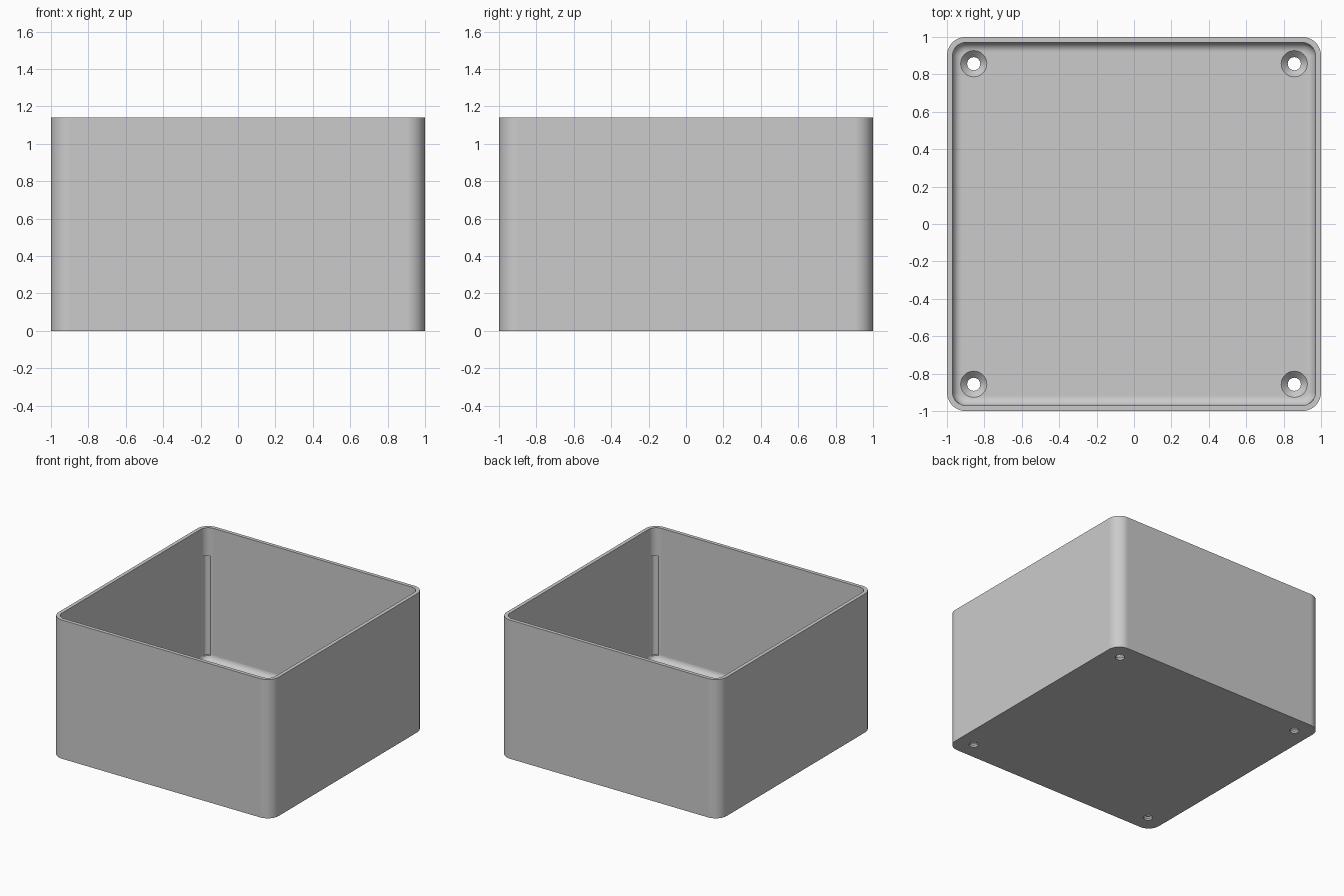
import bpy, bmesh
from math import sin, cos, pi, radians

cube = bpy.data.objects.get("Cube")
if cube:
    bpy.data.objects.remove(cube, do_unlink=True)

HEIGHT, WALL, FLOOR = 1.14, 0.03, 0.05
RADIUS, FILLET = 0.1, 0.05
HOLE = 0.857

grey = bpy.data.materials.new("plain grey")
grey.use_nodes = True
colour = (0.6, 0.6, 0.6, 1)
grey.diffuse_color = colour
grey.node_tree.nodes["Principled BSDF"].inputs["Base Color"].default_value = colour


def rounded_square(half, radius, steps=12):
    """Outline of a square with rounded corners, anticlockwise."""
    c = half - radius
    points = []
    for k, (sx, sy) in enumerate([(1, 1), (-1, 1), (-1, -1), (1, -1)]):
        for i in range(steps + 1):
            a = (k + i / steps) * pi / 2
            points.append((sx * c + radius * cos(a), sy * c + radius * sin(a)))
    return points


def circle(x, y, r, n=32):
    return [(x + r * cos(2 * pi * i / n), y + r * sin(2 * pi * i / n)) for i in range(n)]


def loft(name, sections):
    """Join stacked outlines (points, z) into a closed solid."""
    bm = bmesh.new()
    rings = [[bm.verts.new((x, y, z)) for x, y in pts] for pts, z in sections]
    for low, high in zip(rings, rings[1:]):
        n = len(low)
        for i in range(n):
            j = (i + 1) % n
            bm.faces.new((low[i], low[j], high[j], high[i]))
    bm.faces.new(rings[0][::-1])
    bm.faces.new(rings[-1])
    bmesh.ops.recalc_face_normals(bm, faces=bm.faces)
    mesh = bpy.data.meshes.new(name)
    bm.to_mesh(mesh)
    bm.free()
    mesh.materials.append(grey)
    obj = bpy.data.objects.new(name, mesh)
    bpy.context.collection.objects.link(obj)
    return obj


# Open box: up the outside, over the rim, down the inside, round into the floor
outer = rounded_square(1, RADIUS)
sections = [(outer, 0), (outer, HEIGHT)]
sections.append((rounded_square(1 - WALL, RADIUS - WALL), HEIGHT))
for i in range(9):
    a = i / 8 * pi / 2
    inset = WALL + FILLET * (1 - cos(a))
    z = FLOOR + FILLET * (1 - sin(a))
    sections.append((rounded_square(1 - inset, RADIUS - inset), z))
box = loft("open_box", sections)

# Countersunk screw holes and shallow corner grooves
cutters = []
for sx in (-1, 1):
    for sy in (-1, 1):
        x, y = sx * HOLE, sy * HOLE
        small, large = circle(x, y, 0.035), circle(x, y, 0.07)
        cutters.append(loft("screw_hole_cutter", [
            (small, -0.1), (small, 0.015), (large, FLOOR), (large, 0.2)]))
        groove = circle(sx * 0.941, sy * 0.941, 0.03, 24)
        cutters.append(loft("corner_groove_cutter", [(groove, 0.09), (groove, 0.91)]))

bpy.context.view_layer.objects.active = box
for cutter in cutters:
    cutter.hide_render = True
    mod = box.modifiers.new("cut", "BOOLEAN")
    mod.operation = "DIFFERENCE"
    mod.solver = "EXACT"
    mod.object = cutter
    bpy.ops.object.modifier_apply(modifier=mod.name)
for cutter in cutters:
    bpy.data.objects.remove(cutter, do_unlink=True)

# Smooth rounded surfaces with crisp rims
bpy.ops.object.select_all(action="DESELECT")
box.select_set(True)
bpy.ops.object.shade_smooth_by_angle(angle=radians(30))
weighted = box.modifiers.new("even_shading", "WEIGHTED_NORMAL")
weighted.keep_sharp = True
